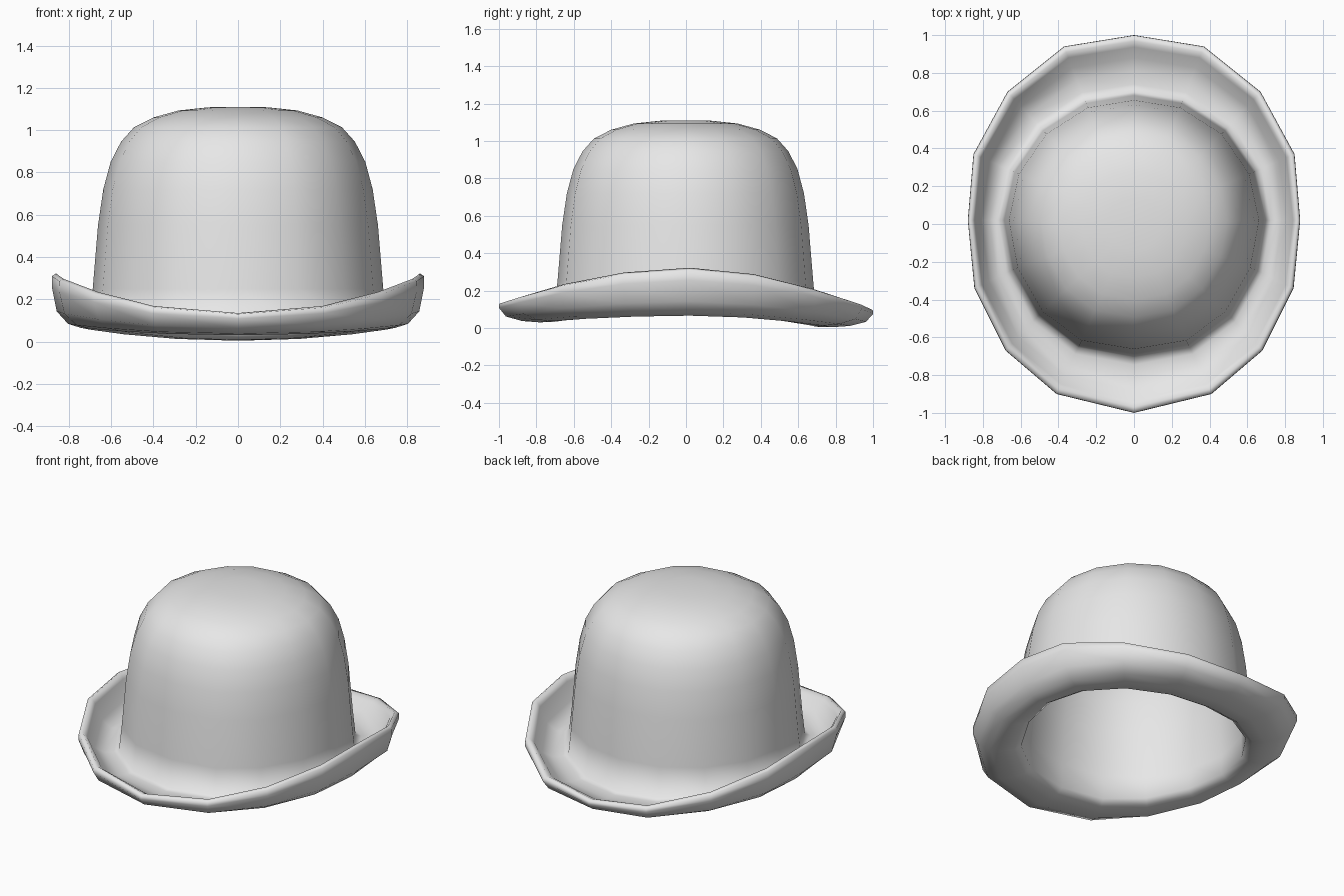
import bpy
import bmesh

default_cube = bpy.data.objects.get("Cube")
if default_cube:
    bpy.data.objects.remove(default_cube, do_unlink=True)

# Felt colour
felt = bpy.data.materials.new("light grey felt")
felt.use_nodes = True
GREY = (0.8, 0.8, 0.8, 1)
felt.diffuse_color = GREY
felt.node_tree.nodes["Principled BSDF"].inputs["Base Color"].default_value = GREY

BASE = 0.69    # crown radius at the bottom
WALL = 0.03    # felt thickness


def full_loop(half):
    """Mirror a back-to-front half outline into a closed loop."""
    return half + [(-x, y) for x, y in reversed(half[1:-1])]


# Sixteen-sided outlines: round crown and oval brim edge
crown_dirs = full_loop([(0, 0.99), (.37, .93), (.70, .72), (.92, .40), (1, .03),
                        (.93, -.35), (.73, -.70), (.42, -.93), (0, -1)])
brim_edge = full_loop([(0, 1), (.37, .94), (.67, .70), (.85, .37), (.88, .02),
                       (.845, -.34), (.68, -.67), (.41, -.90), (0, -1)])


def brim_heights(direction):
    """Lowest and highest brim levels: rolled up at the sides, dipped front and back."""
    x, y = direction
    side = x * x
    low_end, high_end = (0.03, 0.135) if y < 0 else (0.004, 0.10)
    return low_end + (0.066 - low_end) * side, high_end + (0.322 - high_end) * side


bm = bmesh.new()


def brim_ring(out, lift, thick=0.0):
    """Ring part of the way out to the brim edge and up to the rim."""
    ring = []
    for d, e in zip(crown_dirs, brim_edge):
        low, high = brim_heights(d)
        low += thick
        x, y = [a * BASE * (1 - out) + b * out for a, b in zip(d, e)]
        ring.append(bm.verts.new((x, y, low + lift * (high - low))))
    return ring


def crown_ring(radius, z):
    return [bm.verts.new((x * radius, y * radius, z)) for x, y in crown_dirs]


def bridge(a, b):
    for i in range(len(a)):
        j = (i + 1) % len(a)
        bm.faces.new((a[i], a[j], b[j], b[i]))


def close(ring, z, ):
    tip = bm.verts.new((0, 0, z))
    for i in range(len(ring)):
        bm.faces.new((ring[i], ring[(i + 1) % len(ring)], tip))


# Crown curve from the wall to the top
crown_curve = [(.687, .25), (.662, .55), (.637, .72), (.602, .85), (.553, .945),
               (.492, 1.013), (.40, 1.06), (.28, 1.093), (.14, 1.108)]

# Inner shell, from the top down to the opening
inner = [crown_ring(r - WALL * r / BASE, z - WALL) for r, z in reversed(crown_curve)]
opening = crown_ring(BASE - WALL, 0)
for v, d in zip(opening, crown_dirs):
    v.co.z = brim_heights(d)[0] + WALL

# Brim underside, rolled rim, brim upper side
brim = [brim_ring(*p) for p in (
    (.04, .03), (.30, 0), (.60, .07), (.88, .30), (1, .74), (.995, .95), (.90, 1))]
brim += [brim_ring(*p, thick=WALL) for p in (
    (.80, .80), (.62, .32), (.40, .09), (.18, .07), (.05, .15))]

# Outer crown shell
outer = [crown_ring(r, z) for r, z in crown_curve]

rings = inner + [opening] + brim + outer
for a, b in zip(rings, rings[1:]):
    bridge(a, b)
close(rings[0], 1.11 - WALL)
close(rings[-1], 1.11)
bmesh.ops.recalc_face_normals(bm, faces=bm.faces)

mesh = bpy.data.meshes.new("round_hat")
bm.to_mesh(mesh)
bm.free()
mesh.materials.append(felt)
mesh.shade_smooth()
hat = bpy.data.objects.new("round_hat", mesh)
bpy.context.collection.objects.link(hat)
